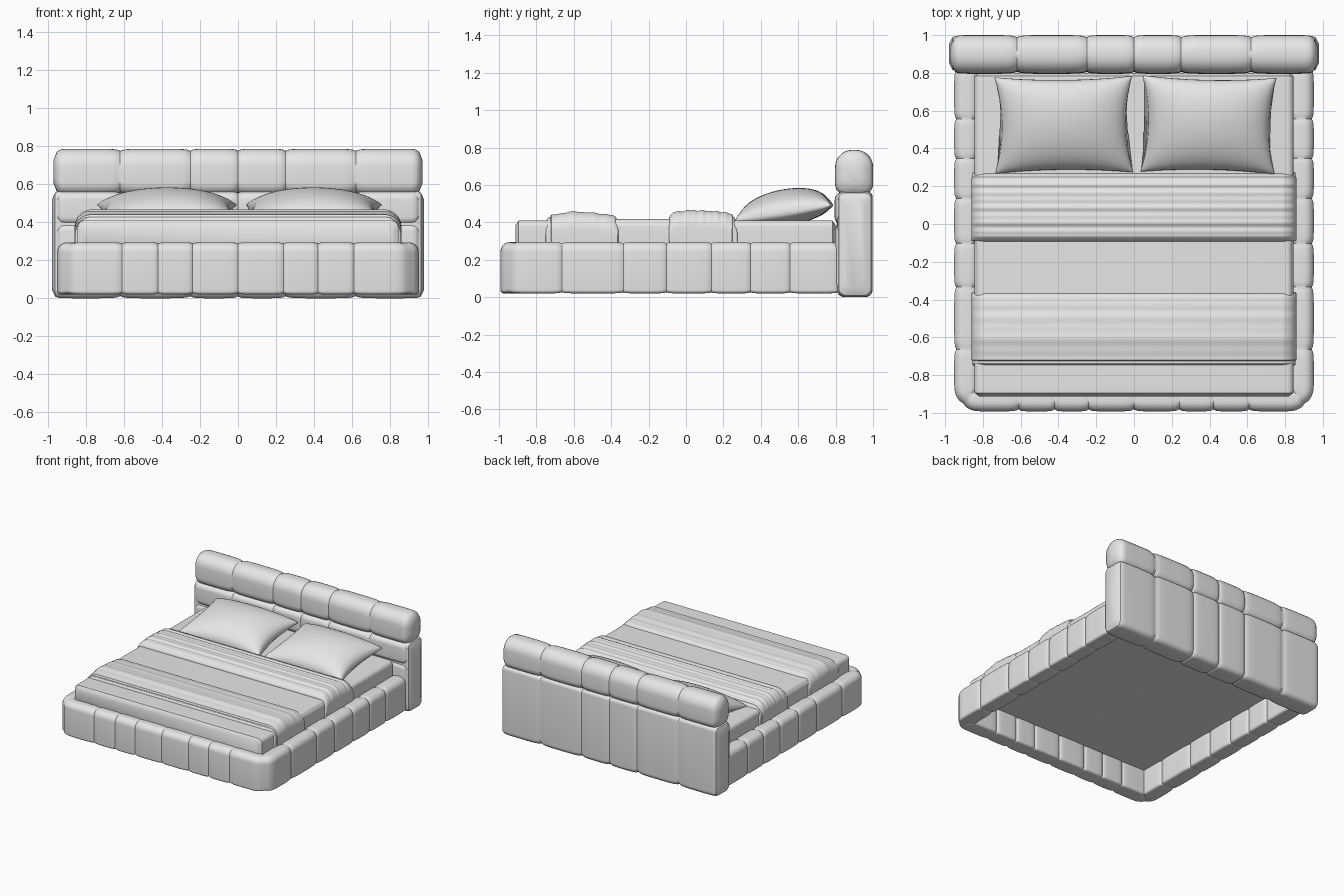
import bpy, bmesh
from math import sin, cos, pi, sqrt, radians
from mathutils import Vector

if "Cube" in bpy.data.objects:
    bpy.data.objects.remove(bpy.data.objects["Cube"])

fabric = bpy.data.materials.new("light_grey_fabric")
fabric.use_nodes = True
GREY = (0.8, 0.8, 0.8, 1)
fabric.diffuse_color = GREY
fabric.node_tree.nodes["Principled BSDF"].inputs["Base Color"].default_value = GREY


def loft(name, rings):
    """Skin a list of equal-length closed rings and cap both ends."""
    bm = bmesh.new()
    loops = [[bm.verts.new(p) for p in ring] for ring in rings]
    n = len(loops[0])
    for a, b in zip(loops, loops[1:]):
        for i in range(n):
            j = (i + 1) % n
            bm.faces.new((a[i], a[j], b[j], b[i]))
    bm.faces.new(loops[0])
    bm.faces.new(loops[-1])
    bmesh.ops.recalc_face_normals(bm, faces=bm.faces)
    mesh = bpy.data.meshes.new(name)
    bm.to_mesh(mesh)
    bm.free()
    mesh.materials.append(fabric)
    mesh.shade_smooth()
    mesh.set_sharp_from_angle(angle=radians(40))
    obj = bpy.data.objects.new(name, mesh)
    bpy.context.collection.objects.link(obj)


def rounded_rect(a, b, r_top, r_low, steps=7):
    """Outline with half sizes a and b and its own radius above and below."""
    pts = []
    for k, (sx, sy) in enumerate(((1, 1), (-1, 1), (-1, -1), (1, -1))):
        r = min(r_top if sy > 0 else r_low, a * 0.98, b * 0.98)
        for i in range(steps + 1):
            t = (k + i / steps) * pi / 2
            pts.append((sx * (a - r) + r * cos(t), sy * (b - r) + r * sin(t)))
    return pts


def puffs(seams, steps=20):
    """Stations along a padded part, pulled in at each seam."""
    out = []
    for lo, hi in zip(seams, seams[1:]):
        for i in range(steps + (hi == seams[-1])):
            t = abs(2 * i / steps - 1)
            out.append((lo + (hi - lo) * i / steps, 0.006 * t ** 14 + 0.005 * t ** 4))
    return out


def end_round(q, r):
    """Extra inset that rounds an end, at distance q from it."""
    return r - sqrt(r * r - (r - max(q, 0)) ** 2) if q < r else 0


# Bed frame: one padded rail running round the foot and both sides
HALF, BEND, FOOT = 0.825, 0.06, -0.925
ARC = BEND * pi / 2


def rail_frame(s):
    """Centre point and outward direction at distance s from the foot centre."""
    side, d = (1 if s >= 0 else -1), abs(s)
    if d < HALF:
        p, n = (d, FOOT), (0, -1)
    elif d < HALF + ARC:
        t = (d - HALF) / BEND
        n = (sin(t), -cos(t))
        p = (HALF + BEND * n[0], FOOT + BEND + BEND * n[1])
    else:
        p, n = (HALF + BEND, FOOT + BEND + d - HALF - ARC), (1, 0)
    return Vector((side * p[0], p[1], 0)), Vector((side * n[0], n[1], 0))


half_seams = [0.24, 0.42, 0.61, 0.87, 1.12, 1.45, 1.68, 1.92, 2.13, 2.34, 2.6]
rings = []
for s, inset in puffs([-v for v in reversed(half_seams)] + [0] + half_seams):
    centre, out = rail_frame(s)
    rings.append([centre + out * u + Vector((0, 0, 0.157 + v))
                  for u, v in rounded_rect(0.067 - inset, 0.137 - inset * 0.5, 0.05, 0.018)])
loft("padded_frame_rail", rings)


# Headboard: full-depth body, two rows of shallow front pads and a top bolster
def padded_row(name, half, y0, y1, z0, z1, r_top, r_low, end):
    rings = []
    for x, inset in puffs([-half, -0.62, -0.25, 0, 0.25, 0.62, half]):
        d = inset + end_round(half - abs(x), end)
        rings.append([(x, (y0 + y1) / 2 + u, (z0 + z1) / 2 + v) for u, v in
                      rounded_rect((y1 - y0) / 2 - d, (z1 - z0) / 2 - d, r_top, r_low)])
    loft(name, rings)


padded_row("headboard_body", 0.98, 0.808, 0.998, 0, 0.565, 0.03, 0.04, 0.035)
padded_row("headboard_lower_pads", 0.965, 0.795, 0.9, 0.02, 0.395, 0.04, 0.04, 0.04)
padded_row("headboard_middle_pads", 0.965, 0.795, 0.9, 0.387, 0.56, 0.04, 0.04, 0.04)
padded_row("headboard_top_bolster", 0.972, 0.797, 1.0, 0.545, 0.787, 0.09, 0.06, 0.05)


# Flat layers of the bed, running from foot to head
def layer(name, half, y0, y1, z0, top, r, end, steps=60, crown=0):
    rings = []
    for i in range(steps + 1):
        y = y0 + (y1 - y0) * i / steps
        d = end_round(min(y - y0, y1 - y), end)
        z1 = top(y)
        rings.append([(u, y, (z0 + z1) / 2 + v - (crown * abs(u / half) ** 5 if v > 0 else 0))
                      for u, v in rounded_rect(half - d, (z1 - z0) / 2 - d, r, 0.01)])
    loft(name, rings)


def height_curve(points, ripple=0, rate=0):
    """Height along y through the given points, with fine uneven folds."""
    def top(y):
        for (ya, za), (yb, zb) in zip(points, points[1:]):
            if y <= yb + 1e-6:
                t = (y - ya) / (yb - ya)
                t = t * t * (3 - 2 * t)
                return za + (zb - za) * t + ripple * (sin(rate * y) + sin(rate * 1.7 * y + 1))
        return points[-1][1]
    return top


layer("base_panel", 0.86, -0.9, 0.84, 0.225, lambda y: 0.27, 0.005, 0.004)
layer("mattress", 0.845, -0.912, 0.8, 0.24, lambda y: 0.41, 0.035, 0.025, 100)
layer("sheet", 0.838, -0.4, -0.06, 0.25, lambda y: 0.417, 0.03, 0.003)
layer("foot_blanket", 0.86, -0.725, -0.36, 0.25, height_curve(
    [(-0.725, 0.452), (-0.6, 0.47), (-0.52, 0.465), (-0.45, 0.458), (-0.39, 0.45), (-0.36, 0.425)],
    0.001, 60), 0.08, 0.008, crown=0.02)
layer("foot_blanket_fold", 0.855, -0.75, -0.66, 0.25, height_curve(
    [(-0.75, 0.42), (-0.735, 0.44), (-0.66, 0.45)]), 0.07, 0.008, crown=0.02)
layer("middle_blanket", 0.86, -0.092, 0.25, 0.25, height_curve(
    [(-0.092, 0.445), (-0.06, 0.468), (0.02, 0.477), (0.1, 0.475), (0.2, 0.468), (0.25, 0.455)],
    0.0018, 90), 0.08, 0.008, 100, crown=0.02)
layer("middle_blanket_fold", 0.855, 0.2, 0.275, 0.25, height_curve(
    [(0.2, 0.46), (0.25, 0.445), (0.275, 0.415)]), 0.07, 0.008, crown=0.02)


# Pillows: pinched corners, hollow edges, leaning up toward the headboard
def pillow(name, cx, half_x, turn, n=28):
    half_y, rings = 0.255, []
    for i in range(n + 1):
        u = -cos(pi * i / n)
        ring = []
        for k in range(2 * n):
            a = pi * k / n
            v, upper = cos(a), sin(a) >= 0
            x = u * half_x * (1 - 0.1 * (1 - v * v))
            y = v * half_y * (1 - 0.07 * (1 - u * u))
            puff = max(0, (1 - u * u) * (1 - v * v)) ** 0.42
            z = 0.45 + 0.16 * y + (0.125 if upper else -0.07) * puff
            z += 0.002 if upper else -0.002
            ring.append((cx + x * cos(turn) - y * sin(turn),
                         0.525 + x * sin(turn) + y * cos(turn), z))
        rings.append(ring)
    loft(name, rings)


pillow("right_pillow", -0.372, 0.365, 0.01)
pillow("left_pillow", 0.395, 0.355, -0.02)
